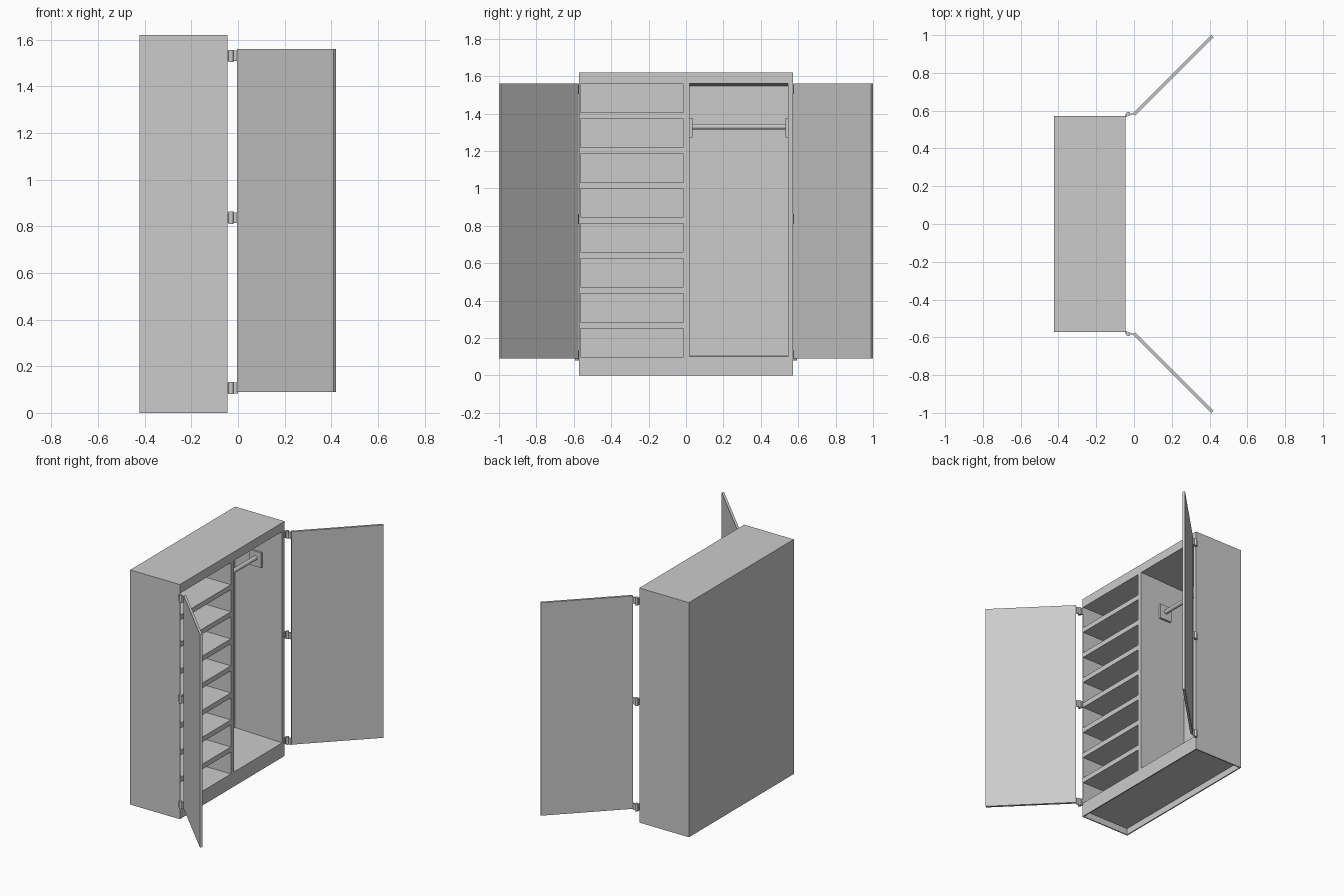
import bpy, bmesh, math
from mathutils import Matrix, Vector

if "Cube" in bpy.data.objects:
    bpy.data.objects.remove(bpy.data.objects["Cube"])

grey = bpy.data.materials.new("plain grey")
grey.diffuse_color = (0.6, 0.6, 0.6, 1)
grey.use_nodes = True
grey.node_tree.nodes["Principled BSDF"].inputs["Base Color"].default_value = grey.diffuse_color


def finish(name, bm):
    me = bpy.data.meshes.new(name)
    bm.to_mesh(me)
    bm.free()
    me.materials.append(grey)
    ob = bpy.data.objects.new(name, me)
    bpy.context.collection.objects.link(ob)
    return ob


def add_box(bm, x, y, z, rot=0.0):
    """Box from (min, max) ranges, optionally turned about its vertical axis."""
    lo, hi = Vector((x[0], y[0], z[0])), Vector((x[1], y[1], z[1]))
    m = (Matrix.Translation((lo + hi) / 2) @ Matrix.Rotation(rot, 4, 'Z')
         @ Matrix.Diagonal((*(hi - lo), 1)))
    return bmesh.ops.create_cube(bm, size=1, matrix=m)["verts"]


def add_rod(bm, centre, radius, length, axis='Z', sides=16):
    m = Matrix.Translation(centre)
    if axis == 'Y':
        m = m @ Matrix.Rotation(math.pi / 2, 4, 'X')
    geo = bmesh.ops.create_cone(bm, cap_ends=True, segments=sides, radius1=radius,
                                radius2=radius, depth=length, matrix=m)
    for f in {f for v in geo["verts"] for f in v.link_faces}:
        f.smooth = len(f.verts) == 4
    for e in {e for v in geo["verts"] for e in v.link_edges}:
        if e.calc_face_angle(0) > 0.8:
            e.smooth = False


FRONT, BACK, HALF, TOP = -0.044, -0.423, 0.572, 1.62
INNER = -0.405

# carcass: one block with compartments and base recess cut out
bm = bmesh.new()
add_box(bm, (BACK, FRONT), (-HALF, HALF), (0, TOP))
carcass = finish("wardrobe_carcass", bm)

bm = bmesh.new()
for i in range(8):                                   # shelf compartments
    z = 0.099 + 0.1867 * i
    add_box(bm, (INNER, 0.01), (-0.564, -0.014), (z, z + 0.152))
verts = add_box(bm, (INNER, FRONT + 0.01), (0.02, 0.545), (0.10, 1.56))
for v in verts:                                      # hanging space narrows to the back
    if v.co.x < -0.3:
        v.co.z += 0.01 if v.co.z < 0.8 else -0.012
add_box(bm, (BACK + 0.008, FRONT - 0.008),           # hollow underside
        (-HALF + 0.008, HALF - 0.008), (-0.05, 0.045))
cutter = finish("compartment_cutter", bm)
cutter.hide_render = True

mod = carcass.modifiers.new("compartments", 'BOOLEAN')
mod.operation, mod.solver, mod.object = 'DIFFERENCE', 'EXACT', cutter
dg = bpy.context.evaluated_depsgraph_get()
cut_mesh = bpy.data.meshes.new_from_object(carcass.evaluated_get(dg))
carcass.modifiers.clear()
carcass.data = cut_mesh
bpy.data.objects.remove(cutter)

# clothes rail with square end brackets
bm = bmesh.new()
add_rod(bm, (-0.24, 0.2825, 1.33), 0.015, 0.505, 'Y')
finish("clothes_rail", bm)
for side, y in (("left", (0.019, 0.035)), ("right", (0.532, 0.546))):
    bm = bmesh.new()
    add_box(bm, (-0.285, -0.195), y, (1.272, 1.376))
    finish("rail_bracket_" + side, bm)

# doors swung open at 45 degrees, with three hinges each
for side, s in (("left", -1), ("right", 1)):
    bm = bmesh.new()
    cx, cy, half_len, half_t = 0.2075, 0.7875 * s, 0.2925, 0.008
    add_box(bm, (cx - half_len, cx + half_len), (cy - half_t, cy + half_t),
            (0.09, 1.56), s * math.pi / 4)
    finish("door_" + side, bm)

    for n, z in enumerate((0.107, 0.836, 1.53)):
        bm = bmesh.new()
        add_rod(bm, (-0.03, 0.583 * s, z), 0.0105, 0.052)
        # leaf to the door, leaf to the carcass
        for x, y in (((-0.03, 0.0), (0.579, 0.585)), ((-0.046, -0.036), (0.566, 0.583))):
            add_box(bm, x, sorted((y[0] * s, y[1] * s)), (z - 0.023, z + 0.023))
        finish(f"hinge_{side}_{n + 1}", bm)
